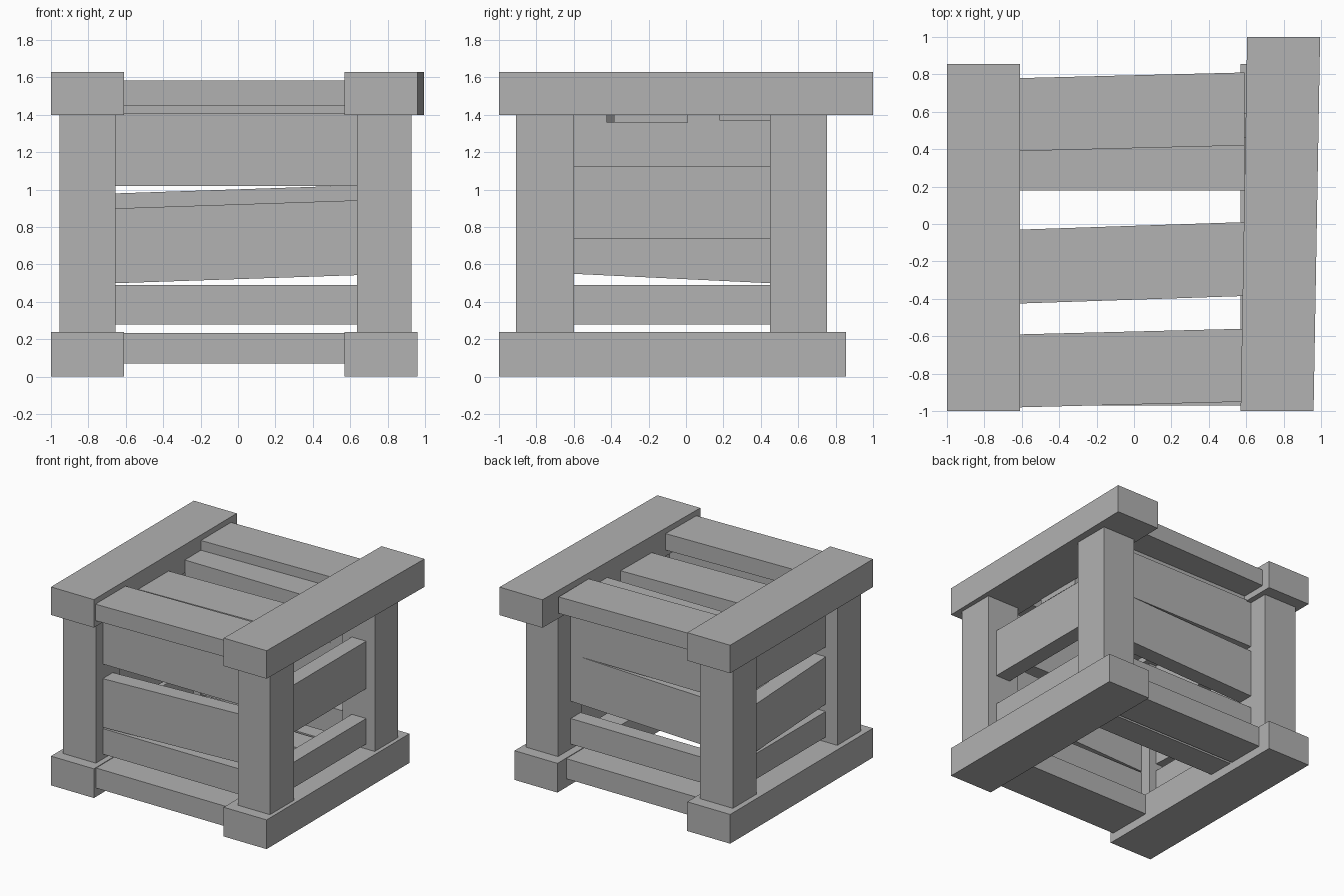
import bpy
import bmesh
from mathutils import Vector

cube = bpy.data.objects.get("Cube")
if cube:
    bpy.data.objects.remove(cube, do_unlink=True)

GREY = (0.445, 0.445, 0.445, 1.0)
mat = bpy.data.materials.new("plain grey")
mat.use_nodes = True
mat.diffuse_color = GREY
mat.node_tree.nodes["Principled BSDF"].inputs["Base Color"].default_value = GREY


def board(name, x, y, z, along="x", skew=(0, 0, 0)):
    """Box spanning the given ranges; its far end along one axis is shifted by skew."""
    bm = bmesh.new()
    bmesh.ops.create_cube(bm, size=1)
    axis = "xyz".index(along)
    for v in bm.verts:
        far = v.co[axis] > 0
        v.co = Vector([r[1] if c > 0 else r[0] for c, r in zip(v.co, (x, y, z))])
        if far:
            v.co += Vector(skew)
    mesh = bpy.data.meshes.new(name)
    bm.to_mesh(mesh)
    bm.free()
    mesh.materials.append(mat)
    obj = bpy.data.objects.new(name, mesh)
    bpy.context.collection.objects.link(obj)


LEFT, RIGHT = (0.57, 0.96), (-1, -0.61)
LOW, HIGH = (0, 0.24), (1.4, 1.63)

# Rails: three straight ones and a longer, slightly crooked one
board("bottom_rail_right", RIGHT, (-1, 0.855), LOW, "y")
board("bottom_rail_left", LEFT, (-1, 0.855), LOW, "y")
board("top_rail_right", RIGHT, (-1, 0.855), HIGH, "y")
board("top_rail_left", LEFT, (-1, 1), HIGH, "y", (0.035, 0, 0))

# Corner posts
for side, x in (("right", (-0.955, -0.655)), ("left", (0.635, 0.928))):
    for end, y in (("front", (-0.91, -0.6)), ("back", (0.45, 0.755))):
        board(f"{end}_{side}_post", x, y, (0.24, 1.4))

# Lid slats, some sunk lower than others
SPAN = (-0.61, 0.59)
TILT = (0, 0.03, 0)
board("lid_slat_front", SPAN, (-0.98, -0.59), (1.45, 1.585), skew=TILT)
board("lid_slat_middle", SPAN, (-0.425, -0.03), (1.36, 1.495), skew=(0, 0.04, 0))
board("lid_slat_sunk", SPAN, (0.18, 0.57), (1.37, 1.505))
board("lid_slat_back", SPAN, (0.39, 0.78), (1.45, 1.585), skew=TILT)

# Floor slats
FLOOR = (0.07, 0.235)
for name, y in (("front", (-0.97, -0.59)), ("middle", (0.18, 0.4)), ("back", (0.42, 0.74))):
    board(f"floor_slat_{name}", (-0.61, 0.57), y, FLOOR)

# Wall slats: level top and bottom boards with a crooked one between
TOP, BOTTOM = (1.02, 1.41), (0.28, 0.49)
WIDE, DEEP = (-0.655, 0.635), (-0.6, 0.45)
for wall, y, mid in (("front", (-0.82, -0.69), (0.5, 0.9)), ("back", (0.46, 0.59), (0.59, 0.98))):
    board(f"{wall}_wall_slat_top", WIDE, y, TOP)
    board(f"{wall}_wall_slat_middle", WIDE, y, mid, skew=(0, 0, 0.043))
    board(f"{wall}_wall_slat_bottom", WIDE, y, BOTTOM)

x = (-0.85, -0.72)
board("right_wall_slat_top", x, DEEP, TOP, "y")
board("right_wall_slat_middle", x, DEEP, (0.55, 0.94), "y", (0, 0, -0.05))
board("right_wall_slat_bottom", x, DEEP, BOTTOM, "y")

x = (0.72, 0.85)
board("left_wall_slat_middle", x, DEEP, (0.735, 1.125), "y")
board("left_wall_slat_bottom", x, DEEP, BOTTOM, "y")
